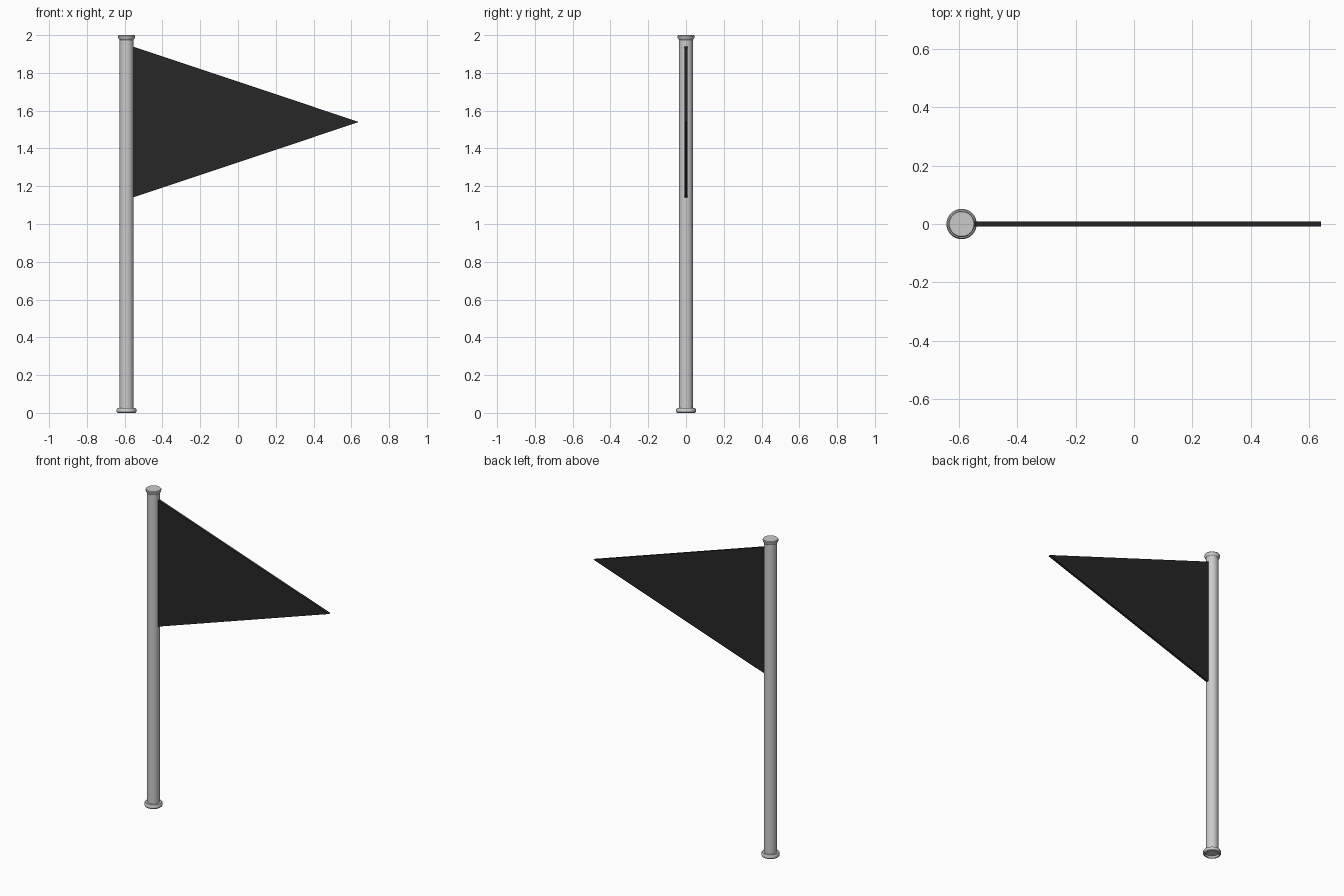
import bpy, bmesh, math

if "Cube" in bpy.data.objects:
    bpy.data.objects.remove(bpy.data.objects["Cube"])

POLE_X = -0.59


def lathe(name, profile, steps=32):
    """Spin an (r, z) profile around the pole axis."""
    bm = bmesh.new()
    verts = [bm.verts.new((r, 0, z)) for r, z in profile]
    edges = [bm.edges.new(p) for p in zip(verts, verts[1:])]
    bmesh.ops.spin(bm, geom=verts + edges, cent=(0, 0, 0), axis=(0, 0, 1),
                   angle=math.tau, steps=steps, use_duplicate=False)
    bmesh.ops.remove_doubles(bm, verts=bm.verts, dist=1e-5)
    bmesh.ops.recalc_face_normals(bm, faces=bm.faces)
    mesh = bpy.data.meshes.new(name)
    bm.to_mesh(mesh)
    bm.free()
    obj = bpy.data.objects.new(name, mesh)
    bpy.context.collection.objects.link(obj)
    obj.location.x = POLE_X
    bpy.ops.object.select_all(action='DESELECT')
    obj.select_set(True)
    bpy.context.view_layer.objects.active = obj
    bpy.ops.object.shade_smooth_by_angle(angle=math.radians(35))
    return obj


# Round pole with a flared top cap, rounded base collar and recessed underside
lathe("pole", [
    (0, 0.012), (0.037, 0.012), (0.041, 0), (0.048, 0),
    (0.052, 0.005), (0.052, 0.019), (0.048, 0.025), (0.037, 0.025),
    (0.037, 1.975), (0.044, 1.984), (0.045, 1.996), (0.042, 2.0), (0, 2.0)])

# Triangular pennant, its straight edge set into the pole
bm = bmesh.new()
outline = [(-0.557, 1.14), (0.64, 1.54), (-0.557, 1.94)]
face = bm.faces.new([bm.verts.new((x, -0.008, z)) for x, z in outline])
side = bmesh.ops.extrude_face_region(bm, geom=[face])["geom"]
bmesh.ops.translate(bm, vec=(0, 0.016, 0),
                    verts=[v for v in side if isinstance(v, bmesh.types.BMVert)])
bmesh.ops.recalc_face_normals(bm, faces=bm.faces)
mesh = bpy.data.meshes.new("pennant")
bm.to_mesh(mesh)
bm.free()
pennant = bpy.data.objects.new("pennant", mesh)
bpy.context.collection.objects.link(pennant)

# Black cloth colour
cloth = bpy.data.materials.new("black_cloth")
cloth.diffuse_color = (0.02, 0.02, 0.02, 1)
cloth.use_nodes = True
cloth.node_tree.nodes["Principled BSDF"].inputs["Base Color"].default_value = cloth.diffuse_color
mesh.materials.append(cloth)
